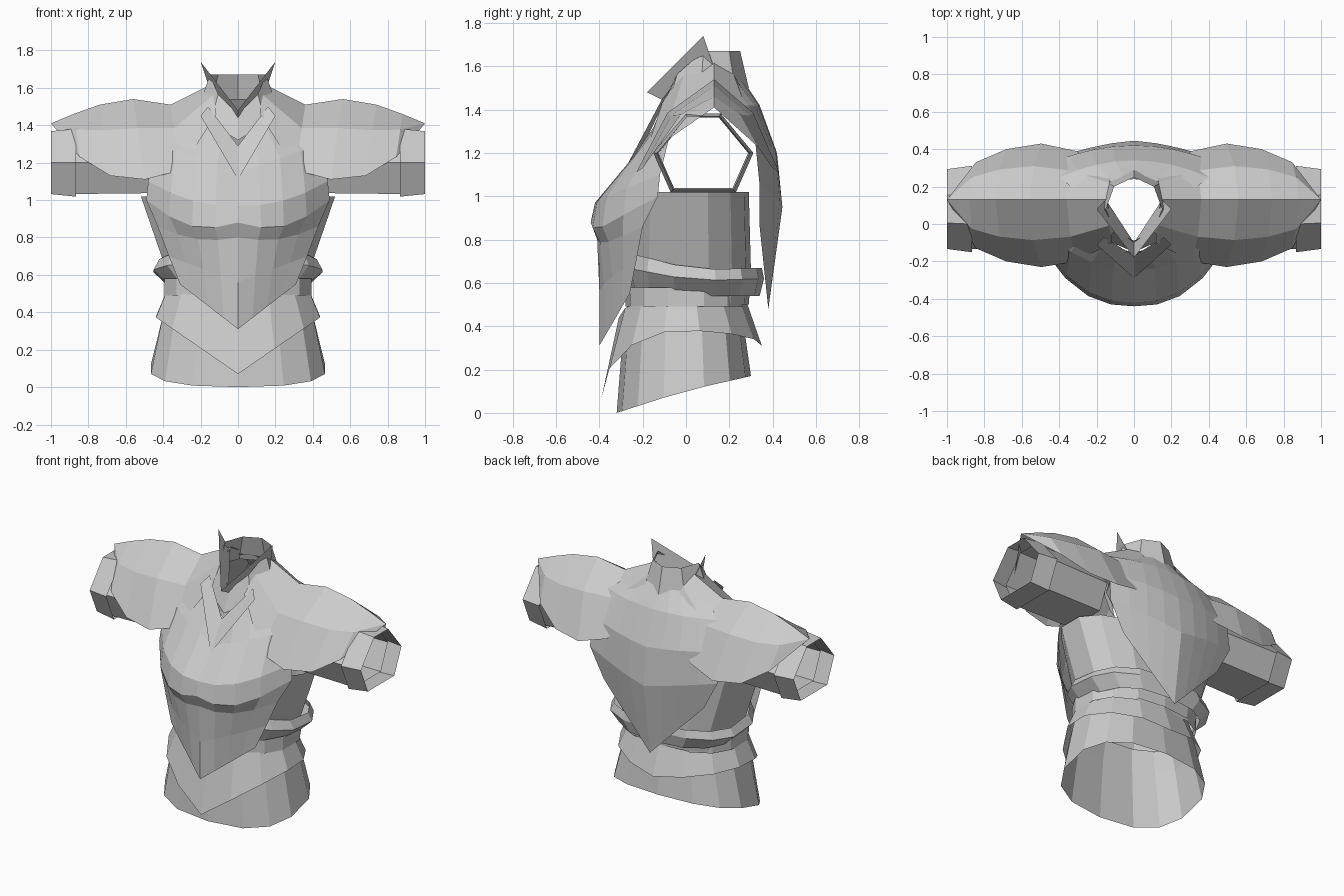
import bpy
import bmesh
import math
from mathutils import Vector

default_cube = bpy.data.objects.get("Cube")
if default_cube:
    bpy.data.objects.remove(default_cube, do_unlink=True)

SHADE = .6
GREY = (SHADE, SHADE, SHADE, 1)
armour = bpy.data.materials.new("plain grey")
armour.use_nodes = True
armour.diffuse_color = GREY
armour.node_tree.nodes["Principled BSDF"].inputs["Base Color"].default_value = GREY


def sheet(name, rows, centre, closed=False, mirror=True):
    """Skin rows of points as an open, flat-shaded shell facing away from centre."""
    bm = bmesh.new()
    grid = [[bm.verts.new(point) for point in row] for row in rows]
    for lower, upper in zip(grid, grid[1:]):
        count = len(lower)
        for i in range(count if closed else count - 1):
            j = (i + 1) % count
            bm.faces.new((lower[i], lower[j], upper[j], upper[i]))
    bmesh.ops.remove_doubles(bm, verts=bm.verts[:], dist=.001)
    bm.normal_update()
    middle = Vector(centre)
    facing = sum(face.normal.dot(face.calc_center_median() - middle) * face.calc_area()
                 for face in bm.faces)
    if facing < 0:
        bmesh.ops.reverse_faces(bm, faces=bm.faces[:])
    mesh = bpy.data.meshes.new(name)
    bm.to_mesh(mesh)
    bm.free()
    mesh.materials.append(armour)
    part = bpy.data.objects.new(name, mesh)
    bpy.context.collection.objects.link(part)
    if mirror:
        modifier = part.modifiers.new("Mirror", "MIRROR")
        modifier.use_clip = True


def boxy(value, power):
    """Push a sine or cosine outward; a power of one keeps the loop round."""
    return math.copysign(abs(value) ** power, value)


def body_loop(middle, power, pointed, half_width, half_depth, height,
              front_drop=0, back_drop=0, sides=14):
    """One loop round the body, hanging lower at front and back by the drops."""
    points = []
    for i in range(sides):
        angle = math.tau * i / sides
        across, forward = boxy(math.sin(angle), power), boxy(math.cos(angle), power)
        drop = front_drop if forward > 0 else back_drop
        hang = 1 - abs(across) if pointed else abs(forward)
        points.append((half_width * across, middle - half_depth * forward,
                       height - drop * hang))
    return points


def band(name, middle, *levels, power=.8, pointed=False):
    rows = [body_loop(middle, power, pointed, *level) for level in levels]
    height = sum(level[2] for level in levels) / len(levels)
    sheet(name, rows, (0, middle, height), closed=True, mirror=False)


def plate_row(height, depth, half_width, side_depth, rise, bend=2, sag=0, columns=4):
    """One level of a plate, bending away from its centre line and sagging between."""
    points = []
    for i in range(columns + 1):
        t = i / columns
        points.append((half_width * t, depth + (side_depth - depth) * t ** bend,
                       height + rise * t - sag * math.sin(math.pi * t)))
    return points


def plate(name, *levels):
    sheet(name, [plate_row(*level) for level in levels], (0, 0, 1))


# Garment layers: half width, half depth, height, front drop, back drop
band("lower_skirt", -.01,
     (.475, .31, .1, .1, -.07),
     (.41, .28, .38),
     (.36, .25, .56))
band("pointed_waist_guard", -.02,
     (.45, .37, .38, .31, .07),
     (.38, .29, .54, .1), power=1, pointed=True)
band("lower_belt", 0,
     (.4, .28, .49),
     (.4, .28, .58))
band("upper_belt", .04,
     (.38, .3, .54, -.03, 0),
     (.46, .32, .61, -.06, -.01),
     (.43, .31, .66, -.08, -.01))
band("torso", .02,
     (.37, .27, .5),
     (.4, .28, .65),
     (.53, .27, 1.02))

# Plates: centre height, centre depth, half width, side depth, side rise, bend, sag
plate("breastplate",
      (.31, -.4, .31, -.26, .24, 1),
      (.56, -.4, .37, -.23, .14, 1.5),
      (.8, -.41, .43, -.2, .06, 2, .04),
      (.88, -.44, .49, -.13, .12, 2.5, .08),
      (.97, -.42, .48, -.12, .13, 2.5, .04),
      (1.15, -.25, .45, -.07, .15),
      (1.29, -.15, .3, .08, .2))
plate("back_plate",
      (.48, .38, .37, .34, .38, 1),
      (.95, .445, .47, .34, .1, 1.5),
      (1.2, .42, .46, .32, .05),
      (1.42, .34, .4, .25, 0),
      (1.54, .26, .24, .12, 0))


def shoulder_section(x, ridge, edge, front, back, ridge_depth=.13):
    """Arched section of a shoulder guard from front edge over the ridge to the back."""
    points = []
    for t in (-1, -.6, 0, .6, 1):
        depth = front if t < 0 else back
        fall = (ridge - edge) * t * t
        points.append((x - fall * .15, ridge_depth + (depth - ridge_depth) * abs(t),
                       ridge - fall))
    return points


# Shoulder guards: x, ridge height, edge height, front depth, back depth
sheet("shoulder_guards", [shoulder_section(*station) for station in (
    (.14, 1.62, 1.46, -.1, .28),
    (.36, 1.51, 1.16, -.2, .39),
    (.56, 1.54, 1.11, -.23, .43),
    (.74, 1.51, 1.13, -.2, .4),
    (.88, 1.46, 1.23, -.13, .33),
    (1, 1.41, 1.41, .13, .13))], (.5, .1, 1.1))


def sleeve_loop(x, size, sides=6):
    """Six-sided loop round the arm, wider below than above."""
    points = []
    for i in range(sides):
        angle = math.tau * i / sides
        lift = math.sin(angle)
        points.append((x, .08 + .22 * size * math.cos(angle) * (1 - .35 * lift),
                       1.2 + .2 * size * lift))
    return points


# Sleeves with a slightly wider cuff
for name, inner, outer in (("sleeves", (.45, .94), (.9, .97)),
                           ("cuffs", (.865, 1.05), (1, .97))):
    sheet(name, [sleeve_loop(*inner), sleeve_loop(*outer)],
          (inner[0], .08, 1.2), closed=True)


def collar_loop(half_width, middle, half_depth, front, back, steps=4):
    """Half loop round the neck, climbing from a low front to a level back."""
    points = []
    for i in range(steps + 1):
        angle = math.pi * i / steps
        climb = min(1, 2 * i / steps)
        points.append((half_width * math.sin(angle), middle - half_depth * math.cos(angle),
                       front + (back - front) * climb))
    return points


# Standing collar, pointed collar flaps and chest lapels
neck = (0, .08, 1.5)
sheet("collar", [collar_loop(.21, .07, .22, 1.32, 1.5),
                 collar_loop(.15, .08, .17, 1.46, 1.67)], neck)
sheet("collar_flaps", [[(0, -.1, 1.44), (.15, .13, 1.59)],
                       [(0, -.18, 1.48), (.2, .08, 1.74)]], neck)
sheet("lapels", [[(0, -.29, 1.11), (.2, -.11, 1.45)],
                 [(0, -.17, 1.29), (.16, -.07, 1.5)]], neck)
